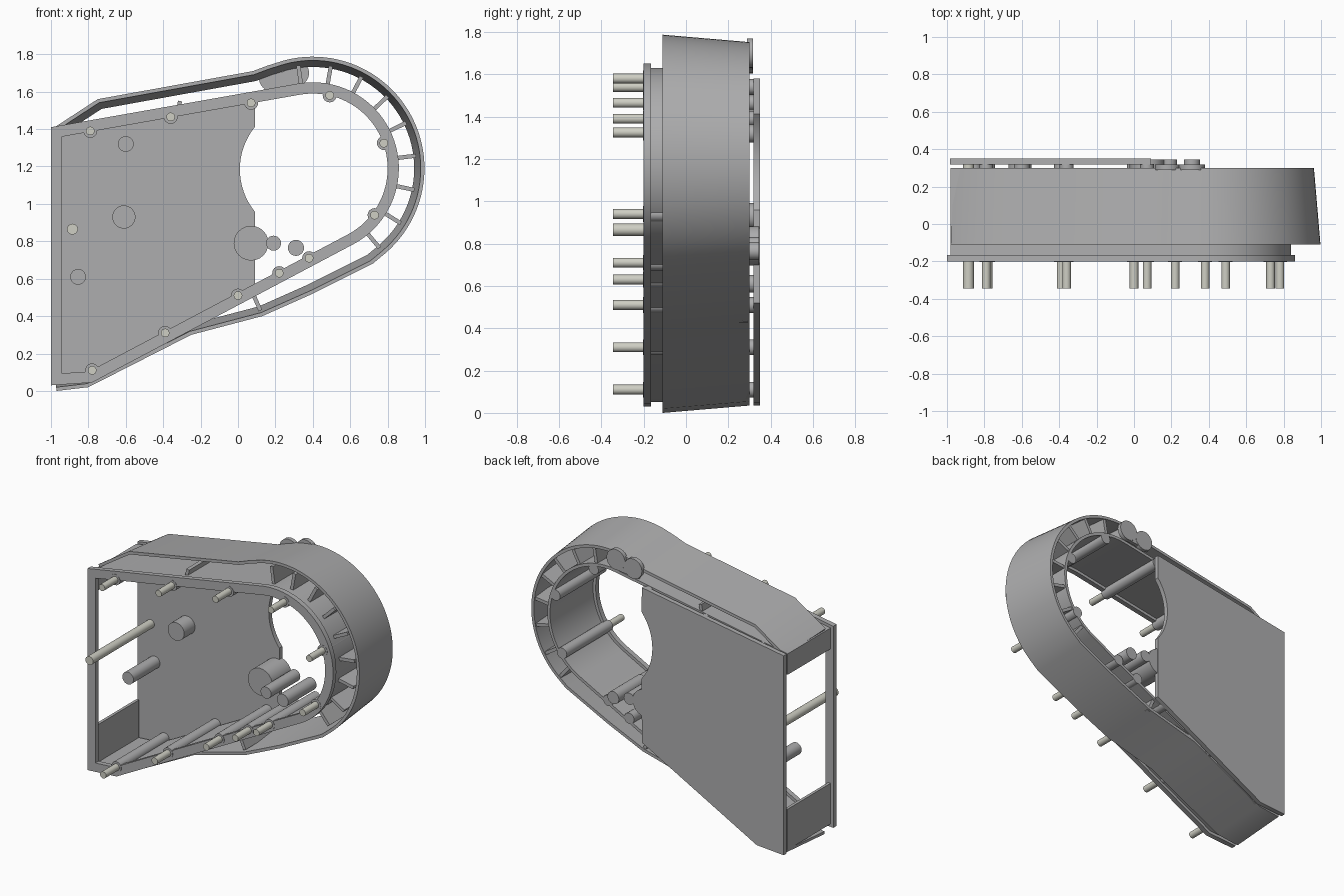
import bpy, bmesh, math
from mathutils import Vector

if "Cube" in bpy.data.objects:
    bpy.data.objects.remove(bpy.data.objects["Cube"])

C = Vector((0.40, 1.19))          # centre of the rounded end, in x/z


def material(name, col):
    m = bpy.data.materials.new(name)
    m.diffuse_color = (*col, 1)
    m.use_nodes = True
    m.node_tree.nodes["Principled BSDF"].inputs["Base Color"].default_value = m.diffuse_color
    return m


GREY = material("housing_grey", (0.42, 0.42, 0.425))
PIN = material("pin_metal", (0.62, 0.62, 0.55))


def arc(c, r, a0, a1, n):
    return [(c[0] + r * math.cos(math.radians(a0 + (a1 - a0) * i / n)),
             c[1] + r * math.sin(math.radians(a0 + (a1 - a0) * i / n))) for i in range(n + 1)]


def inset(path, d, closed):
    """Mitred inward offset of a clockwise x/z path."""
    pts = [Vector(p) for p in path]
    n, out = len(pts), []
    for i, p in enumerate(pts):
        dirs = []
        if closed or i > 0:
            dirs.append((p - pts[i - 1]).normalized())
        if closed or i < n - 1:
            dirs.append((pts[(i + 1) % n] - p).normalized())
        norms = [Vector((v.y, -v.x)) for v in dirs]
        m = sum(norms, Vector((0, 0))).normalized()
        out.append(p + m * d / max(m.dot(norms[0]), 0.4))
    return out


def finish(name, bm, mat=GREY):
    bmesh.ops.recalc_face_normals(bm, faces=bm.faces)
    me = bpy.data.meshes.new(name)
    bm.to_mesh(me)
    bm.free()
    me.materials.append(mat)
    ob = bpy.data.objects.new(name, me)
    bpy.context.collection.objects.link(ob)
    bpy.ops.object.select_all(action='DESELECT')
    ob.select_set(True)
    bpy.context.view_layer.objects.active = ob
    bpy.ops.object.shade_smooth_by_angle(angle=math.radians(25))
    return ob


def band(name, path, y0, y1, front, back, closed):
    """Wall following a path; front/back are (outer, inner) insets at y0/y1."""
    bm = bmesh.new()
    loops = []
    for d, y in ((front[0], y0), (front[1], y0), (back[1], y1), (back[0], y1)):
        loops.append([bm.verts.new((p.x, y, p.y)) for p in inset(path, d, closed)])
    n = len(path)
    for i in range(n if closed else n - 1):
        j = (i + 1) % n
        for k in range(4):
            a, b = loops[k], loops[(k + 1) % 4]
            bm.faces.new((a[i], a[j], b[j], b[i]))
    if not closed:
        for i in (0, n - 1):
            bm.faces.new([l[i] for l in loops])
    return finish(name, bm)


def prism(name, pts, y0, y1, mat=GREY):
    bm = bmesh.new()
    a = [bm.verts.new((p[0], y0, p[1])) for p in pts]
    b = [bm.verts.new((p[0], y1, p[1])) for p in pts]
    bm.faces.new(a)
    bm.faces.new(b)
    for i in range(len(pts)):
        j = (i + 1) % len(pts)
        bm.faces.new((a[i], a[j], b[j], b[i]))
    return finish(name, bm, mat)


def rod(name, x, z, r, y0, y1, mat=GREY):
    return prism(name, arc((x, z), r, 0, 345, 23), y0, y1, mat)


def rib(name, p, q, t=0.022, y0=-0.10, y1=0.29):
    p, q = Vector(p), Vector(q)
    d = (q - p).normalized() * t / 2
    s = Vector((-d.y, d.x))
    return prism(name, [p + s, q + s, q - s, p - s], y0, y1)


# front flange frame and the inner wall behind it (wall leaves a window on the left)
round_end = arc(C, 0.46, 100, -62, 40)
band("front_flange", [(-1, 0.03), (-1, 1.41)] + round_end + [(-0.78, 0.045)],
     -0.20, -0.165, (0, 0.06), (0, 0.06), True)
band("inner_wall", [(-1, 1.25), (-1, 1.41)] + round_end + [(-0.78, 0.045), (-1, 0.03), (-1, 0.33)],
     -0.165, 0.30, (0.02, 0.04), (0.02, 0.04), False)

# tapered outer shell, open on the left
shell = ([(-0.98, 1.41), (-0.75, 1.56), (0.08, 1.71), (0.16, 1.74)]
         + arc(C, 0.597, 105, -50, 44)
         + [(0.72, 0.68), (0.4, 0.52), (0.13, 0.40), (-0.25, 0.30), (-0.8, 0.02), (-0.97, 0.0)])
band("outer_shell", shell, -0.11, 0.30, (0, 0.02), (0.035, 0.055), False)

# back plate with curved cutout
prism("back_plate", [(-0.985, 0.035), (-0.985, 1.40), (0.09, 1.58)]
      + arc((0.37, 1.185), 0.36, 141, 219, 16) + [(0.09, 0.52), (-0.78, 0.05)], 0.318, 0.35)

# radial ribs between the inner wall and the shell
for i, a in enumerate((98, 80, 62, 44, 26, 7, -12, -32, -50)):
    u = Vector((math.cos(math.radians(a)), math.sin(math.radians(a))))
    rib(f"radial_rib_{i}", C + u * 0.435, C + u * 0.555)
rib("lower_rib", (0.08, 0.52), (0.12, 0.43))
rib("upper_rib", (-0.32, 1.50), (-0.31, 1.55))

# screw pins with long bosses
pins = [(-0.79, 1.39), (-0.36, 1.465), (0.07, 1.54), (0.49, 1.58), (0.78, 1.325), (0.73, 0.94),
        (0.38, 0.71), (0.22, 0.63), (0, 0.51), (-0.39, 0.31), (-0.78, 0.11)]
for i, (x, z) in enumerate(pins):
    rod(f"boss_{i}", x, z, 0.037, -0.202, 0.32 if x < 0.09 else 0.30)
    rod(f"pin_{i}", x, z, 0.023, -0.345, -0.19, PIN)
rod("long_pin", -0.885, 0.865, 0.029, -0.345, 0.32, PIN)

# standoffs on the back plate
for i, (x, z, r, y0, y1) in enumerate([
        (-0.60, 1.32, 0.042, 0.20, 0.32), (-0.61, 0.93, 0.062, 0.20, 0.32),
        (-0.855, 0.61, 0.042, 0.03, 0.32), (0.07, 0.79, 0.093, 0.14, 0.345),
        (0.19, 0.79, 0.04, 0.03, 0.345), (0.31, 0.765, 0.043, 0.04, 0.345)]):
    rod(f"standoff_{i}", x, z, r, y0, y1)

# twin-lobed tab at the upper back edge
rod("tab_lobe_left", 0.18, 1.672, 0.068, 0.288, 0.317)
rod("tab_lobe_right", 0.31, 1.70, 0.07, 0.288, 0.317)
prism("tab_web", [(0.14, 1.61), (0.30, 1.63), (0.31, 1.70), (0.18, 1.70)], 0.29, 0.315)
